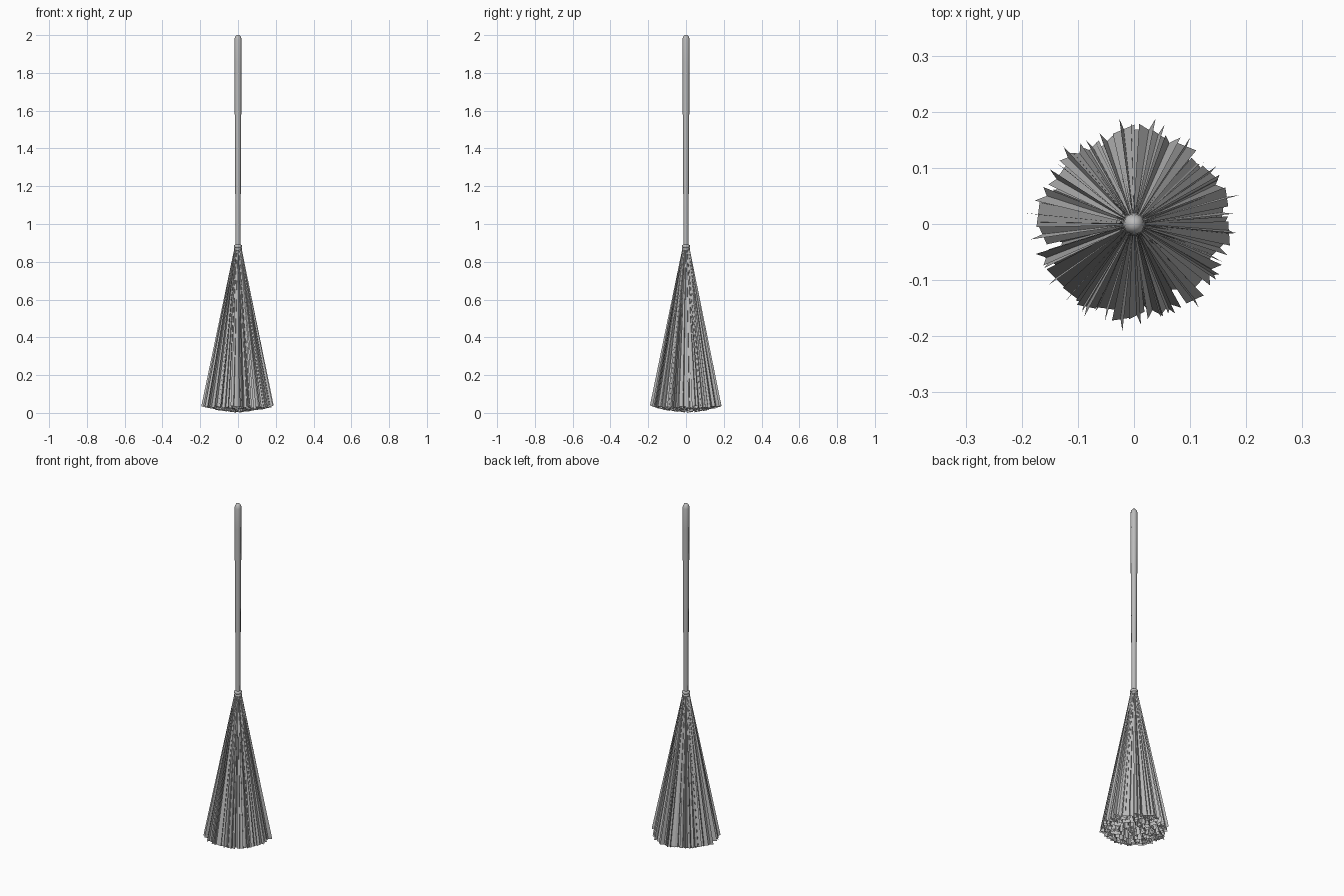
import bpy, bmesh, math, random
from mathutils import Vector

random.seed(7)
cube = bpy.data.objects.get("Cube")
if cube:
    bpy.data.objects.remove(cube, do_unlink=True)

grey = bpy.data.materials.new("plain grey")
grey.use_nodes = True
grey.diffuse_color = (0.5, 0.5, 0.5, 1)
grey.node_tree.nodes["Principled BSDF"].inputs["Base Color"].default_value = (0.5, 0.5, 0.5, 1)


def finish(name, bm, smooth=False):
    mesh = bpy.data.meshes.new(name)
    bm.to_mesh(mesh)
    bm.free()
    mesh.materials.append(grey)
    obj = bpy.data.objects.new(name, mesh)
    bpy.context.collection.objects.link(obj)
    if smooth:
        bpy.ops.object.select_all(action='DESELECT')
        obj.select_set(True)
        bpy.context.view_layer.objects.active = obj
        bpy.ops.object.shade_smooth_by_angle(angle=math.radians(65))
    return obj


def turned(name, profile, sides, smooth=True):
    """Solid of revolution from (radius, height) pairs, capped at both ends."""
    bm = bmesh.new()
    rings = []
    for r, z in profile:
        rings.append([bm.verts.new((r * math.sin(math.tau * i / sides),
                                    r * math.cos(math.tau * i / sides), z))
                      for i in range(sides)])
    for low, high in zip(rings, rings[1:]):
        for i in range(sides):
            j = (i + 1) % sides
            bm.faces.new((low[i], low[j], high[j], high[i]))
    bm.faces.new(rings[0])
    bm.faces.new(rings[-1])
    bmesh.ops.recalc_face_normals(bm, faces=bm.faces)
    return finish(name, bm, smooth)


# Handle, thicker towards its rounded tip
turned("handle", [(0.012, 0.6), (0.013, 0.9), (0.016, 1.4), (0.019, 1.85),
                  (0.0195, 1.975), (0.016, 1.99), (0.008, 2.0)], 8)

# Binding cord, two turns
for k, z in enumerate((0.866, 0.882)):
    turned(f"binding_{k + 1}", [(0.016, z - 0.009), (0.021, z - 0.005),
                                (0.021, z + 0.005), (0.016, z + 0.009)], 8)

# Bristles: folded tapering strips fanned out in rings
bm = bmesh.new()
LENGTH = 0.87
for count, spread in ((5, 0.03), (12, 0.07), (20, 0.11), (30, 0.142), (40, 0.165)):
    for i in range(count):
        a = math.tau * (i + random.uniform(-0.4, 0.4)) / count
        out = Vector((math.cos(a), math.sin(a), 0))
        reach = spread + random.uniform(-0.01, 0.008)
        foot = out * reach
        foot.z = 0.004 + 0.9 * reach ** 2 + random.uniform(0, 0.006)
        head = out * (0.004 + 0.07 * spread)
        head.z = LENGTH
        # Two strips crossing at a random turn
        turn = random.uniform(0, math.pi)
        for step in (0, math.pi / 2):
            d = Vector((math.cos(turn + step), math.sin(turn + step), 0))
            wide = d * random.uniform(0.015, 0.024)
            tilt = Vector((0, 0, 0.2 * wide.dot(out)))
            thin = d * 0.004
            corners = (foot - wide - tilt, foot + wide + tilt, head + thin, head - thin)
            bm.faces.new([bm.verts.new(c) for c in corners])
low = min(v.co.z for v in bm.verts)
for v in bm.verts:
    v.co.z -= low * (1 - v.co.z / LENGTH)
for f in bm.faces:
    f.normal_update()
    c = f.calc_center_median()
    if f.normal.dot(Vector((c.x, c.y, 0.02))) < 0:
        f.normal_flip()
finish("bristles", bm)
